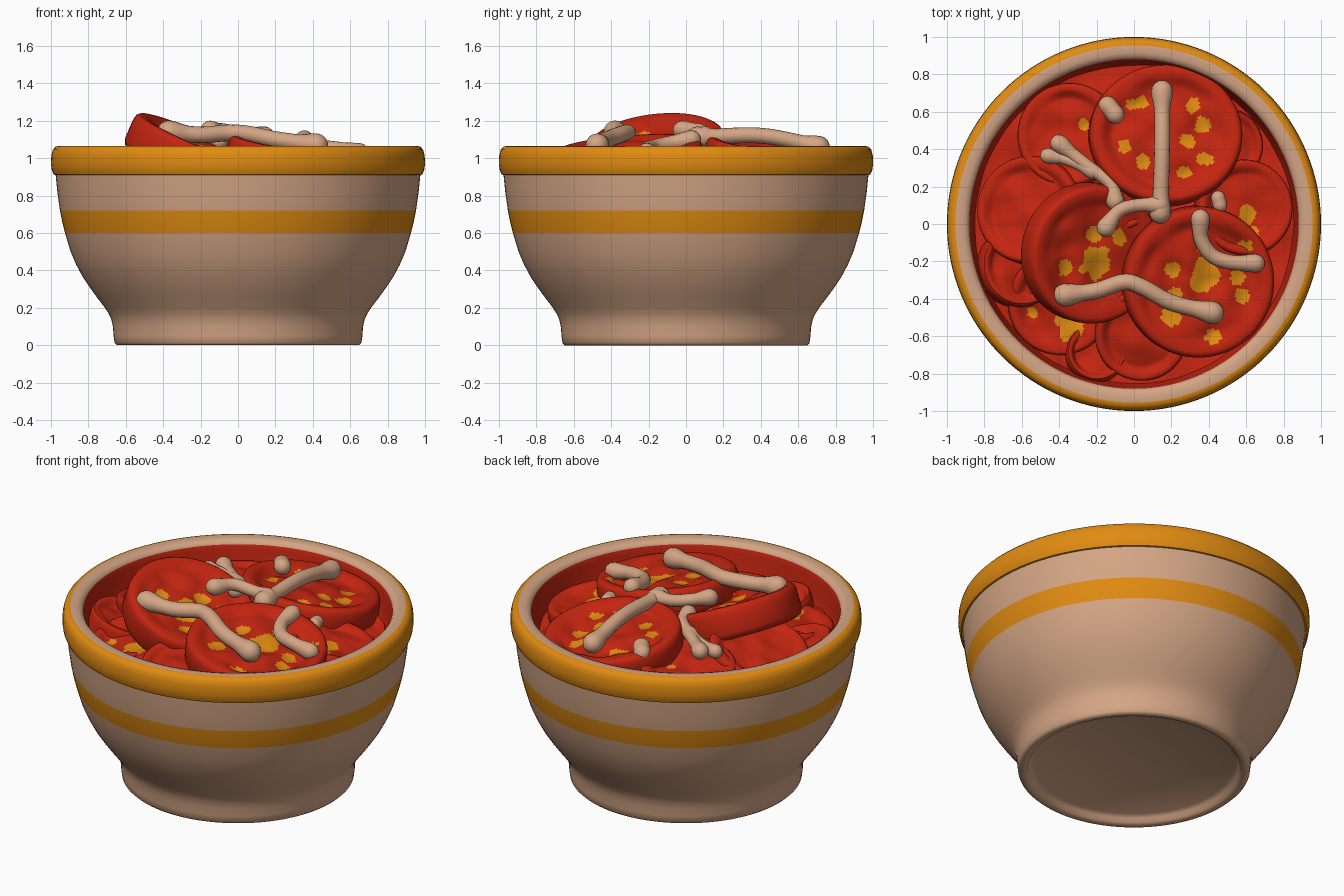
import bpy, bmesh, math
from mathutils import Vector, noise

if "Cube" in bpy.data.objects:
    bpy.data.objects.remove(bpy.data.objects["Cube"])


def material(name, rgb):
    m = bpy.data.materials.new(name)
    m.diffuse_color = (*rgb, 1)
    m.use_nodes = True
    m.node_tree.nodes["Principled BSDF"].inputs["Base Color"].default_value = m.diffuse_color
    return m


CREAM = material("cream", (0.66, 0.38, 0.235))
ORANGE = material("orange", (0.75, 0.26, 0.006))
RED = material("tomato red", (0.55, 0.018, 0.005))


def finish(name, bm, mats, angle=50):
    bmesh.ops.recalc_face_normals(bm, faces=bm.faces)
    me = bpy.data.meshes.new(name)
    bm.to_mesh(me)
    bm.free()
    for m in mats:
        me.materials.append(m)
    for p in me.polygons:
        p.use_smooth = True
    me.set_sharp_from_angle(angle=math.radians(angle))
    ob = bpy.data.objects.new(name, me)
    bpy.context.collection.objects.link(ob)
    return ob


def loft(bm, rings, mat=lambda i, c: 0):
    """Skin closed rings; the first and last are single points (poles)."""
    vs = [[bm.verts.new(p) for p in r] for r in rings]
    for i, (a, b) in enumerate(zip(vs, vs[1:])):
        n = max(len(a), len(b))
        for j in range(n):
            k = (j + 1) % n
            if len(a) == 1:
                f = bm.faces.new((a[0], b[j], b[k]))
            elif len(b) == 1:
                f = bm.faces.new((a[j], b[0], a[k]))
            else:
                f = bm.faces.new((a[j], b[j], b[k], a[k]))
            f.material_index = mat(i, f.calc_center_median())


def circle(r, z, n):
    if r == 0:
        return [Vector((0, 0, z))]
    return [Vector((r * math.cos(t), r * math.sin(t), z))
            for t in (2 * math.pi * j / n for j in range(n))]


# Bowl: one turned profile, from the recessed underside up over the rim
profile = [(0, .045), (.57, .045), (.595, .03), (.605, .008), (.625, 0), (.648, 0),
           (.66, .012), (.665, .05), (.669, .1), (.678, .14), (.692, .17), (.715, .205),
           (.75, .25), (.79, .305), (.83, .365), (.865, .43), (.895, .5), (.925, .6),
           (.94, .66), (.952, .72), (.966, .82), (.975, .91), (.985, .912), (.995, .935),
           (1, .97), (.998, 1.015), (.99, 1.045), (.975, 1.061), (.955, 1.066),
           (.915, 1.065), (.892, 1.058), (.88, 1.04), (.875, 1.01), (.865, .93),
           (.84, .8), (.78, .72), (0, .7)]


def bowl_colour(i, c):
    r, z = math.hypot(c.x, c.y), c.z
    if i >= 31:
        return 2
    if .6 < z < .72 or (z > .91 and r > .95):
        return 1
    return 0


bm = bmesh.new()
loft(bm, [circle(r, z, 128) for r, z in profile], bowl_colour)
finish("bowl", bm, [CREAM, ORANGE, RED])

# Lumpy sauce filling the bowl
bm = bmesh.new()
rings = []
for i in range(25):
    ring = circle(.855 * i / 24, .86, 72)
    for p in ring:
        p.z += .05 * noise.noise(p * 5)
    rings.append(ring)
loft(bm, rings)
finish("sauce", bm, [RED])


def smooth(a, b, x):
    t = min(1, max(0, (x - a) / (b - a)))
    return t * t * (3 - 2 * t)


def tomato_slice(name, centre, radius, normal, seeds=(), thick=.17, squash=1):
    """Round slice with a raised skin, sunken flesh and coloured seed pockets."""
    c = Vector(centre)
    local = [(x - c.x, y - c.y, r) for x, y, r in seeds]
    rings = []
    for i in range(29):
        rho = .94 * i / 28
        ring = circle(radius * rho, 0, 80)
        for p in ring:
            inner = 1 - smooth(.68, .88, rho)
            p.z = -.025 * inner + .03 * inner * noise.noise((p + c) * 7)
            for x, y, r in local:
                d2 = ((p.x - x) ** 2 + (p.y - y) ** 2) / (1.3 * r) ** 2
                p.z -= .015 * math.exp(-d2)
        rings.append(ring)
    for rho, z in ((.975, -.01), (.995, -.03), (1, -.06), (1, -thick + .04),
                   (.97, -thick + .012), (.9, -thick), (0, -thick)):
        rings.append(circle(radius * rho, z, 80))

    def colour(i, p):
        if i > 27:
            return 0
        wobble = 1 + .5 * noise.noise((p + c) * 14)
        return int(any(math.hypot((p.x - x) * 1.1, p.y - y) < r * wobble
                       for x, y, r in local))

    bm = bmesh.new()
    loft(bm, rings, colour)
    rot = Vector((0, 0, 1)).rotation_difference(Vector(normal).normalized())
    for v in bm.verts:
        v.co.y *= squash
        v.co = rot @ v.co + c
    finish(name, bm, [RED, ORANGE])


# Three large slices on top
tomato_slice("slice_back", (.175, .485, 1.06), .41, (.08, .15, 1),
             [(-.05, .41, .045), (.05, .33, .045), (.28, .45, .05), (.39, .34, .045),
              (.37, .54, .05), (.32, .66, .045), (.05, .67, .035), (-.01, .66, .03),
              (.27, .26, .035)], squash=.92)
tomato_slice("slice_left", (-.2, -.165, 1.1), .375, (.42, -.12, 1),
             [(-.19, -.2, .09), (-.2, -.06, .045), (-.36, -.23, .045),
              (-.06, -.08, .04), (-.1, -.35, .035)], thick=.19)
tomato_slice("slice_front", (.355, -.315, 1.065), .405, (.15, -.08, 1),
             [(.38, -.28, .085), (.37, -.12, .04), (.21, -.25, .045), (.57, -.29, .042),
              (.59, -.39, .04), (.2, -.5, .05), (.43, -.6, .04), (.6, -.13, .05),
              (.22, -.38, .04)])

# Smaller slices tucked underneath, around the wall
under = [((-.35, .48, .99), .28, (-.12, .1, 1), [(-.27, .53, .03)]),
         ((-.57, .08, 1.0), .29, (-.3, .1, 1), []),
         ((.6, .09, .99), .26, (.2, .1, 1), [(.61, .06, .06), (.64, -.05, .04)]),
         ((-.4, -.43, .94), .28, (-.1, -.15, 1), [(-.34, -.55, .085), (-.55, -.48, .035)]),
         ((.04, -.6, .97), .25, (0, -.2, 1), []),
         ((-.6, -.22, .93), .22, (.25, .1, 1), []),
         ((.5, .42, .93), .2, (.2, 0, 1), []),
         ((-.2, -.68, .92), .16, (.1, .2, 1), []),
         ((-.1, .2, .98), .24, (0, .2, 1), [])]
for n, (c, r, nor, seeds) in enumerate(under, 1):
    tomato_slice(f"lower_slice_{n}", c, r, nor, seeds)


def sprig(name, pts, r, bulb=1.4):
    """Rounded tube through the points, swelling at both ends."""
    pts = [Vector(p) for p in pts]
    ext = [2 * pts[0] - pts[1]] + pts + [2 * pts[-1] - pts[-2]]
    path = []
    for a, b, c, d in zip(ext, ext[1:], ext[2:], ext[3:]):
        for k in range(10):
            t = k / 10
            path.append(.5 * (2 * b + (c - a) * t + (2 * a - 5 * b + 4 * c - d) * t * t
                              + (3 * b - a - 3 * c + d) * t ** 3))
    path.append(pts[-1])
    total = sum((q - p).length for p, q in zip(path, path[1:]))
    first = (path[1] - path[0]).normalized()
    last = (path[-1] - path[-2]).normalized()
    R = r * bulb
    stations, run = [], 0
    caps = [math.radians(a) for a in (90, 70, 45, 20)]
    for a in caps:
        stations.append((path[0] - first * R * math.sin(a), R * math.cos(a), first))
    for i, p in enumerate(path):
        if i:
            run += (p - path[i - 1]).length
        tan = (path[min(i + 1, len(path) - 1)] - path[max(i - 1, 0)]).normalized()
        edge = min(run, total - run)
        stations.append((p, r + (R - r) * (1 - smooth(0, 2.6 * r, edge)), tan))
    for a in reversed(caps):
        stations.append((path[-1] + last * R * math.sin(a), R * math.cos(a), last))
    rings = []
    for i, (p, rad, tan) in enumerate(stations):
        if i in (0, len(stations) - 1):
            rings.append([p])
            continue
        u = tan.cross(Vector((0, 0, 1))).normalized()
        v = u.cross(tan)
        rings.append([p + q.x * u + q.y * v for q in circle(rad, 0, 16)])
    bm = bmesh.new()
    loft(bm, rings)
    finish(name, bm, [CREAM], 80)


# Pale sprigs scattered over the slices
sprig("sprig_long", [(.15, .71, 1.06), (.15, .4, 1.12), (.14, .06, 1.11)], .042)
sprig("sprig_long_fork", [(.14, .1, 1.12), (.02, .1, 1.13), (-.08, .07, 1.15),
                          (-.15, -.02, 1.15)], .036)
sprig("sprig_front", [(-.37, -.38, 1.14), (-.2, -.355, 1.125), (-.05, -.31, 1.135),
                      (.05, -.34, 1.13), (.2, -.42, 1.1), (.42, -.475, 1.07)], .044)
sprig("sprig_right", [(.355, .03, 1.1), (.36, -.08, 1.08), (.42, -.17, 1.06),
                      (.52, -.205, 1.05), (.65, -.21, 1.03)], .04, 1.25)
sprig("sprig_left", [(-.4, .43, 1.05), (-.25, .31, 1.06), (-.13, .22, 1.08),
                     (-.1, .12, 1.09)], .035)
sprig("sprig_left_fork", [(-.46, .365, 1.04), (-.35, .34, 1.05), (-.22, .28, 1.06)], .03)
sprig("sprig_tip_back", [(-.14, .635, 1.05), (-.1, .585, 1.06)], .045, 1.1)
sprig("sprig_tip_right", [(.45, .14, 1.03), (.46, .1, 1.03)], .035, 1.1)
